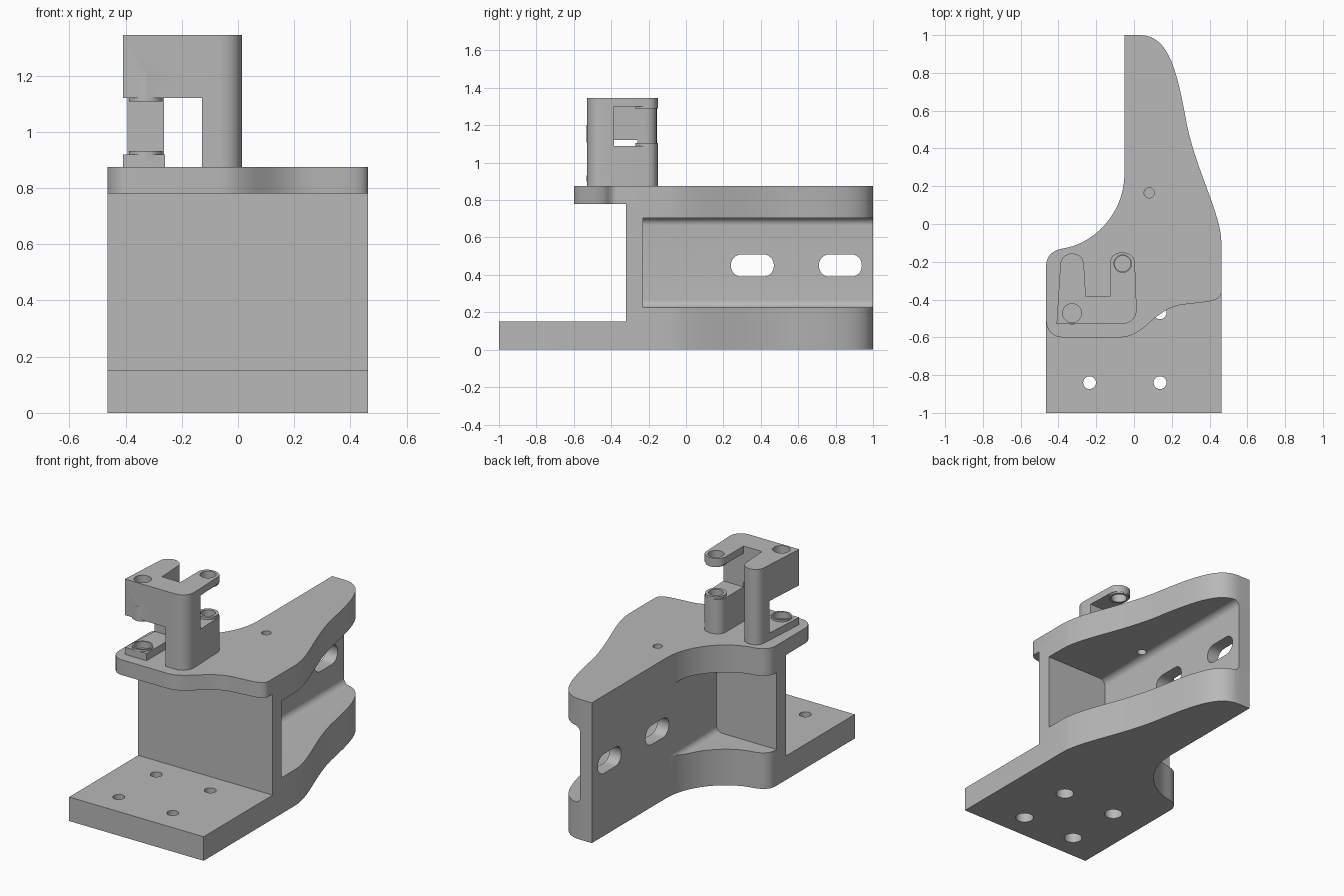
import bpy, bmesh
from mathutils import Vector

old = bpy.data.objects.get("Cube")
if old:
    bpy.data.objects.remove(old)

grey = bpy.data.materials.new("plain grey")
grey.use_nodes = True
grey.diffuse_color = (0.48, 0.48, 0.48, 1)
grey.node_tree.nodes["Principled BSDF"].inputs["Base Color"].default_value = grey.diffuse_color


def trace(items, steps=14):
    """Two numbers add a corner; six add a cubic curve to a new point."""
    pts = []
    for it in items:
        if len(it) == 2:
            pts.append(Vector(it))
            continue
        a, b, c, d = pts[-1], Vector(it[:2]), Vector(it[2:4]), Vector(it[4:])
        for i in range(1, steps + 1):
            t = i / steps
            s = 1 - t
            pts.append(a * s**3 + 3 * b * s * s * t + 3 * c * s * t * t + d * t**3)
    return pts


def finish(bm, name):
    bmesh.ops.recalc_face_normals(bm, faces=bm.faces)
    me = bpy.data.meshes.new(name)
    bm.to_mesh(me)
    bm.free()
    me.materials.append(grey)
    ob = bpy.data.objects.new(name, me)
    bpy.context.collection.objects.link(ob)
    return ob


def prism(name, pts, z0, z1):
    bm = bmesh.new()
    face = bm.faces.new([bm.verts.new((p[0], p[1], z0)) for p in pts])
    res = bmesh.ops.extrude_face_region(bm, geom=[face])
    top = [v for v in res["geom"] if isinstance(v, bmesh.types.BMVert)]
    bmesh.ops.translate(bm, verts=top, vec=(0, 0, z1 - z0))
    return finish(bm, name)


def box(name, x, y, z, round_x=None, radius=0.04):
    """Box by ranges; edges along y lying at round_x are rounded."""
    bm = bmesh.new()
    bmesh.ops.create_cube(bm, size=1)
    for v in bm.verts:
        v.co = [r[0] if c < 0 else r[1] for r, c in zip((x, y, z), v.co)]
    if round_x is not None:
        edges = [e for e in bm.edges
                 if all(abs(v.co.x - round_x) < 1e-5 for v in e.verts)
                 and abs(e.verts[0].co.y - e.verts[1].co.y) > 0.1]
        bmesh.ops.bevel(bm, geom=edges, offset=radius, segments=8, profile=0.5, affect='EDGES')
    return finish(bm, name)


def rod(name, x, y, r, z0, z1):
    bm = bmesh.new()
    bmesh.ops.create_cone(bm, cap_ends=True, segments=32, radius1=r, radius2=r, depth=z1 - z0)
    bmesh.ops.translate(bm, verts=bm.verts, vec=(x, y, (z0 + z1) / 2))
    return finish(bm, name)


def combine(target, tools, operation):
    for tool in tools:
        mod = target.modifiers.new("join", 'BOOLEAN')
        mod.operation, mod.solver, mod.object = operation, 'EXACT', tool
        bpy.context.view_layer.objects.active = target
        bpy.ops.object.modifier_apply(modifier=mod.name)
        bpy.data.objects.remove(tool)


# Shared plan of the rear: right S-curve, tip and left hollow
rear = [(0.463, -0.1), (0.46, 0.07, 0.315, 0.3, 0.27, 0.58), (0.22, 0.85, 0.17, 1, 0.03, 1),
        (-0.05, 1), (-0.05, 0.27), (-0.05, 0.05, -0.22, -0.11, -0.38, -0.13),
        (-0.43, -0.14, -0.465, -0.17, -0.465, -0.22)]
front_edge = [(-0.465, -0.51), (-0.465, -0.56, -0.43, -0.6, -0.38, -0.6), (-0.07, -0.6),
              (0.05, -0.6, 0.1, -0.46, 0.24, -0.43), (0.36, -0.41, 0.46, -0.42, 0.463, -0.36)]

# Main body with base plate, front wall, upright web and top plate
body = prism("mount_body", trace(rear + [(-0.465, -1), (0.463, -1)]), 0, 0.78)
combine(body, [box("front_space", (-1, 1), (-1.5, -0.32), (0.15, 1))], 'DIFFERENCE')
combine(body, [prism("top_plate", trace(rear + front_edge), 0.78, 0.875)], 'UNION')

# Side pockets, leaving the web
cutters = [box("right_pocket", (0.03, 1), (-0.23, 1.2), (0.225, 0.705), 0.03),
           box("left_pocket", (-1, -0.05), (-0.23, 1.2), (0.225, 0.705), -0.05)]

# Long slots through the web
for y in (0.355, 0.825):
    r, reach = 0.06, 0.055
    slot = prism("slot", trace([(-r, -reach), (-r, -reach - 0.08, r, -reach - 0.08, r, -reach),
                                (r, reach), (r, reach + 0.08, -r, reach + 0.08, -r, reach)]), -0.2, 0.2)
    for v in slot.data.vertices:
        v.co = (v.co.z, v.co.y + y, v.co.x + 0.45)
    slot.data.flip_normals()
    cutters.append(slot)

# Counterbored base holes and the small hole in the top plate
for x in (-0.235, 0.138):
    for y in (-0.84, -0.47):
        cutters += [rod("hole", x, y, 0.034, -0.1, 0.3), rod("counterbore", x, y, 0.052, -0.1, 0.08)]
cutters.append(rod("top_hole", 0.08, 0.165, 0.027, 0.6, 1))
combine(body, cutters, 'DIFFERENCE')

# U-shaped bracket on the top plate
bracket = prism("upper_bracket", trace([
    (-0.41, -0.53), (-0.07, -0.53), (-0.02, -0.53, 0.014, -0.5, 0.014, -0.45),
    (0.005, -0.21), (0.005, -0.13, -0.128, -0.13, -0.128, -0.21), (-0.128, -0.385),
    (-0.255, -0.385), (-0.265, -0.22), (-0.265, -0.135, -0.39, -0.135, -0.39, -0.22)]), 0.87, 1.345)
combine(bracket, [
    box("corner_gap", (-0.5, -0.2), (-0.7, -0.26), (0.92, 1.12)),
    box("middle_gap", (-0.26, -0.128), (-0.7, -0.1), (0.8, 1.12)),
    box("arm_gap", (-0.2, 0.1), (-0.385, 0), (1.09, 1.3))], 'DIFFERENCE')

# Raised bosses and screw holes of the bracket
corner, arm = (-0.328, -0.472), (-0.06, -0.21)
combine(bracket, [rod("boss", *corner, 0.06, 0.9, 0.932), rod("boss", *corner, 0.06, 1.107, 1.2),
                  rod("boss", *arm, 0.06, 1.0, 1.105), rod("boss", *arm, 0.06, 1.29, 1.33)], 'UNION')
combine(bracket, [rod("hole", *corner, 0.05, 0.89, 1.0), rod("hole", *corner, 0.05, 1.05, 1.5),
                  rod("hole", *arm, 0.042, 1.0, 1.2), rod("hole", *arm, 0.046, 1.25, 1.5)], 'DIFFERENCE')

# Smooth curves, sharp edges
bpy.ops.object.select_all(action='DESELECT')
for ob in (body, bracket):
    ob.select_set(True)
    bpy.context.view_layer.objects.active = ob
bpy.ops.object.shade_smooth_by_angle(angle=0.5)
